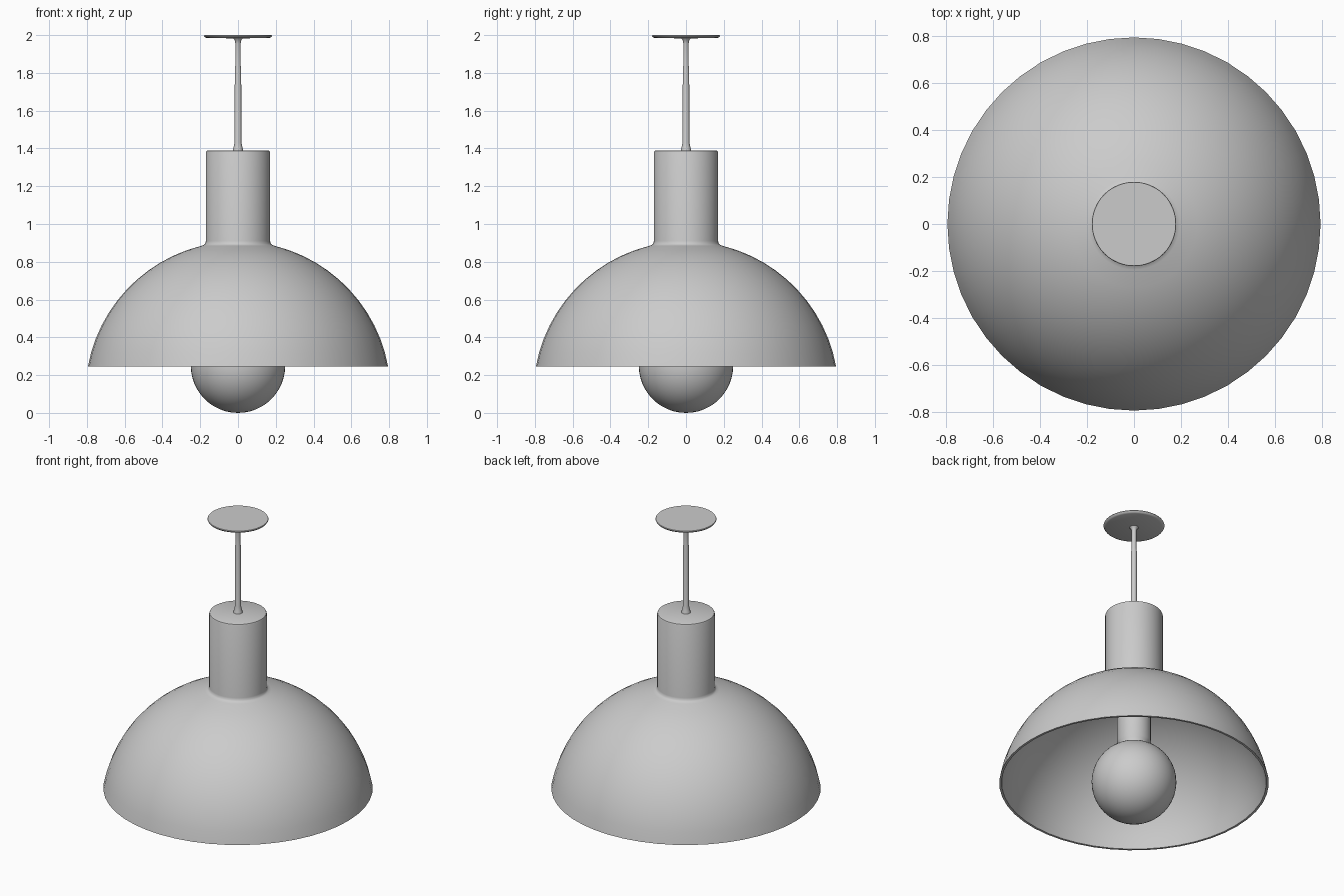
import bpy, bmesh, math

if "Cube" in bpy.data.objects:
    bpy.data.objects.remove(bpy.data.objects["Cube"])


def lathe(name, profile, segments=48, angle=40):
    """Spin an (r, z) profile around the z axis."""
    bm = bmesh.new()
    verts = [bm.verts.new((r, 0, z)) for r, z in profile]
    edges = [bm.edges.new(pair) for pair in zip(verts, verts[1:])]
    bmesh.ops.spin(bm, geom=verts + edges, cent=(0, 0, 0), axis=(0, 0, 1),
                   angle=math.tau, steps=segments, use_duplicate=False)
    bmesh.ops.remove_doubles(bm, verts=bm.verts, dist=1e-4)
    bmesh.ops.recalc_face_normals(bm, faces=bm.faces)
    mesh = bpy.data.meshes.new(name)
    bm.to_mesh(mesh)
    bm.free()
    obj = bpy.data.objects.new(name, mesh)
    bpy.context.collection.objects.link(obj)
    bpy.ops.object.select_all(action='DESELECT')
    obj.select_set(True)
    bpy.context.view_layer.objects.active = obj
    bpy.ops.object.shade_smooth_by_angle(angle=math.radians(angle))
    return obj


def arc(radius, cz, a0, a1, steps):
    """Points on a circle; angles in degrees from the +z axis."""
    angles = [math.radians(a0 + (a1 - a0) * i / steps) for i in range(steps + 1)]
    return [(radius * math.sin(a), cz + radius * math.cos(a)) for a in angles]


# Thin dome shade flowing into the cylindrical neck
neck = [(0, 1.39), (0.16, 1.39), (0.167, 1.387), (0.17, 1.38),
        (0.17, 0.91), (0.173, 0.896), (0.18, 0.889)]
outer = arc(0.808, 0.1, 14, 79.7, 12)
inner = arc(0.794, 0.1, 79.5, 0, 14)
lathe("shade", neck + outer + inner)

# Rod, flared where it meets the neck and the ceiling plate
lathe("rod", [(0, 1.385), (0.028, 1.388), (0.024, 1.405), (0.018, 1.43),
              (0.017, 1.82), (0.014, 1.84), (0.014, 1.955),
              (0.018, 1.975), (0.03, 1.986), (0, 1.988)], 24)

# Ceiling plate
lathe("ceiling_plate", [(0, 1.983), (0.165, 1.984), (0.175, 1.988), (0.18, 1.996),
                        (0.178, 2.0), (0, 2.0)])

# Lamp socket inside the dome
lathe("socket", [(0, 0.9), (0.1, 0.9), (0.1, 0.52), (0.092, 0.505),
                 (0.092, 0.47), (0, 0.47)], 32)

# Globe bulb
lathe("bulb", arc(0.25, 0.25, 0, 180, 24))
